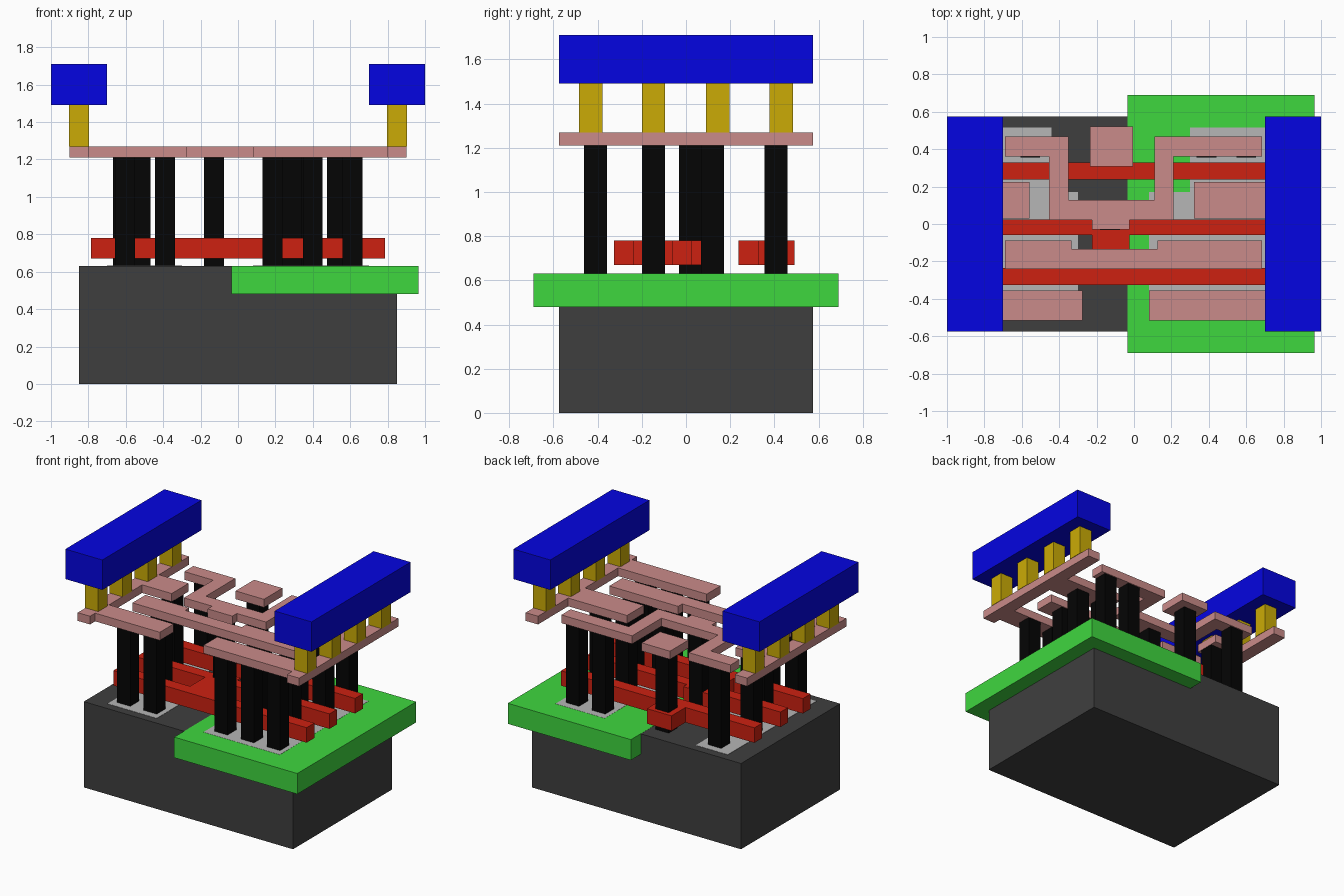
import bpy, bmesh


def colour(name, r, g, b):
    m = bpy.data.materials.new(name)
    m.diffuse_color = [(c / 255) ** 2.2 for c in (r, g, b)] + [1]
    return m


DARK = colour("dark_grey", 65, 65, 65)
GREEN = colour("green", 65, 214, 65)
LIGHT = colour("light_grey", 180, 180, 180)
RED = colour("red", 204, 38, 24)
BLACK = colour("black", 13, 13, 13)
PINK = colour("pink", 201, 138, 136)
GOLD = colour("gold", 202, 170, 14)
BLUE = colour("blue", 13, 13, 224)


def slab(name, outline, z0, z1, mat):
    """Extrude a flat xy outline from z0 to z1."""
    bm = bmesh.new()
    face = bm.faces.new([bm.verts.new((x, y, z0)) for x, y in outline])
    top = bmesh.ops.extrude_face_region(bm, geom=[face])["geom"]
    bmesh.ops.translate(bm, vec=(0, 0, z1 - z0),
                        verts=[v for v in top if isinstance(v, bmesh.types.BMVert)])
    bmesh.ops.recalc_face_normals(bm, faces=bm.faces)
    me = bpy.data.meshes.new(name)
    bm.to_mesh(me)
    bm.free()
    me.materials.append(mat)
    ob = bpy.data.objects.new(name, me)
    bpy.context.collection.objects.link(ob)
    return ob


def box(name, x0, x1, y0, y1, z0, z1, mat):
    return slab(name, [(x0, y0), (x1, y0), (x1, y1), (x0, y1)], z0, z1, mat)


# Base block, well and the flush active regions
box("substrate", -0.85, 0.85, -0.575, 0.575, 0, 0.63, DARK)
box("well", -0.035, 0.965, -0.69, 0.69, 0.48, 0.631, GREEN)
slab("left_active_region", [(-0.70, -0.515), (-0.30, -0.515), (-0.30, 0.17),
     (-0.44, 0.17), (-0.44, 0.515), (-0.70, 0.515)], 0.58, 0.632, LIGHT)
slab("right_active_region", [(0.08, -0.515), (0.70, -0.515), (0.70, 0.515),
     (0.30, 0.515), (0.30, 0.17), (0.08, 0.17)], 0.58, 0.632, LIGHT)

# Gate bars: a joined pair and a single bar with a contact pad
GX, PX0, PX1 = 0.785, -0.225, -0.025
slab("joined_gate_bars", [
    (-GX, -0.325), (GX, -0.325), (GX, -0.235), (PX1, -0.235), (PX1, -0.06),
    (GX, -0.06), (GX, 0.025), (PX1, 0.025), (PX1, 0.067), (PX0, 0.067),
    (PX0, 0.025), (-GX, 0.025), (-GX, -0.06), (PX0, -0.06), (PX0, -0.235),
    (-GX, -0.235)], 0.67, 0.78, RED)
slab("single_gate_bar", [
    (-GX, 0.237), (GX, 0.237), (GX, 0.328), (PX1, 0.328), (PX1, 0.49),
    (PX0, 0.49), (PX0, 0.328), (-GX, 0.328)], 0.67, 0.78, RED)

# Contact pillars, listed by row
rows = {
    -0.41: (-0.605, -0.39, 0.185, 0.40, 0.612),
    -0.147: (-0.52, 0.29, 0.53),
    0.02: (-0.128,),
    0.12: (-0.615, 0.40, 0.612),
    0.408: (-0.555, -0.128, 0.387, 0.60),
}
for y, xs in rows.items():
    for x in xs:
        box("contact_pillar", x - 0.053, x + 0.053, y - 0.052, y + 0.052, 0.63, 1.21, BLACK)

# Pink wiring layer: side rails with two tabs each
Z0, Z1 = 1.21, 1.27
for side, s, tip_a, tip_b in (("left", -1, 0.275, 0.56), ("right", 1, 0.08, 0.322)):
    slab(side + "_rail", [(s * x, y) for x, y in (
        (0.9, -0.575), (0.9, 0.575), (0.8, 0.575), (0.8, 0.225), (tip_b, 0.225),
        (tip_b, 0.03), (0.8, 0.03), (0.8, -0.355), (tip_a, -0.355),
        (tip_a, -0.515), (0.8, -0.515), (0.8, -0.575))], Z0, Z1, PINK)
slab("output_wire", [(-0.69, -0.24), (0.685, -0.24), (0.685, -0.088), (0.125, -0.088),
     (0.125, -0.135), (-0.335, -0.135), (-0.335, -0.088), (-0.69, -0.088)], Z0, Z1, PINK)
slab("inner_wire", [
    (-0.69, 0.362), (-0.455, 0.362), (-0.455, 0.022), (-0.225, 0.022),
    (-0.225, -0.03), (-0.025, -0.03), (-0.025, 0.022), (0.212, 0.022),
    (0.212, 0.362), (0.685, 0.362), (0.685, 0.468), (0.11, 0.468),
    (0.11, 0.128), (-0.35, 0.128), (-0.35, 0.468), (-0.69, 0.468)], Z0, Z1, PINK)
box("input_pad", -0.235, -0.005, 0.308, 0.522, Z0, Z1, PINK)

# Gold posts and blue power beams on both sides
for side, s in (("left", -1), ("right", 1)):
    for y in (-0.431, -0.147, 0.144, 0.431):
        box(side + "_post", s * 0.85 - 0.053, s * 0.85 + 0.053,
            y - 0.053, y + 0.053, 1.27, 1.49, GOLD)
    box(side + "_beam", s * 0.85 - 0.15, s * 0.85 + 0.15, -0.575, 0.575, 1.49, 1.71, BLUE)
